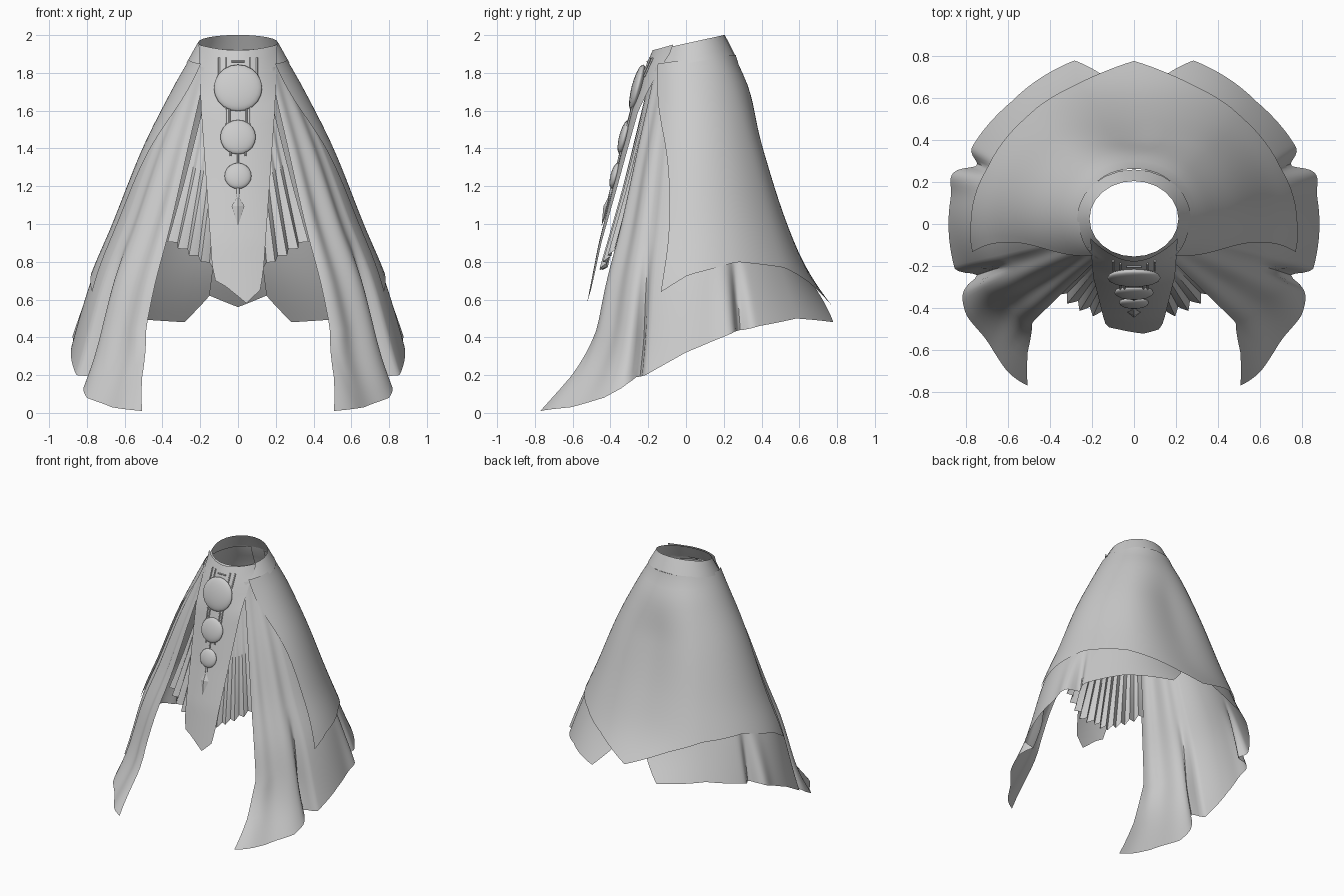
import bpy, bmesh
from math import sin, cos, pi, radians, exp
from mathutils import Vector

cube = bpy.data.objects.get("Cube")
if cube:
    bpy.data.objects.remove(cube, do_unlink=True)

cloth = bpy.data.materials.new("grey cloth")
cloth.use_nodes = True
GREY = (0.6, 0.6, 0.6, 1)
cloth.diffuse_color = GREY
cloth.node_tree.nodes["Principled BSDF"].inputs["Base Color"].default_value = GREY


def lerp(a, b, t):
    return a + (b - a) * t


def curve(keys, t, smooth=False):
    """Value at t of sorted (position, value) keys, straight or smoothed."""
    if t <= keys[0][0]:
        return keys[0][1]
    if t >= keys[-1][0]:
        return keys[-1][1]
    i = max(k for k in range(len(keys) - 1) if keys[k][0] <= t)
    (x0, y0), (x1, y1) = keys[i], keys[i + 1]
    f = (t - x0) / (x1 - x0)
    if not smooth:
        return lerp(y0, y1, f)

    def slope(k):
        a, b = keys[max(k - 1, 0)], keys[min(k + 1, len(keys) - 1)]
        return (b[1] - a[1]) / (b[0] - a[0]) * (x1 - x0)
    return ((1 + 2 * f) * (1 - f) ** 2 * y0 + f * (1 - f) ** 2 * slope(i)
            + f * f * (3 - 2 * f) * y1 + f * f * (f - 1) * slope(i + 1))


def finish(obj, angle=50):
    obj.data.materials.append(cloth)
    bpy.ops.object.select_all(action="DESELECT")
    obj.select_set(True)
    bpy.context.view_layer.objects.active = obj
    bpy.ops.object.shade_smooth_by_angle(angle=radians(angle))
    return obj


def sheet(name, point, cols, rows, angle=50):
    """Cloth sheet: point(u, v) gives the position, v runs downward."""
    bm = bmesh.new()
    grid = [[bm.verts.new(point(i / cols, j / rows)) for i in range(cols + 1)]
            for j in range(rows + 1)]
    for a, b in zip(grid, grid[1:]):
        for i in range(cols):
            bm.faces.new((a[i], b[i], b[i + 1], a[i + 1]))
    bmesh.ops.remove_doubles(bm, verts=bm.verts, dist=1e-5)
    mesh = bpy.data.meshes.new(name)
    bm.to_mesh(mesh)
    bm.free()
    obj = bpy.data.objects.new(name, mesh)
    bpy.context.collection.objects.link(obj)
    return finish(obj, angle)


def polar(angle, r, z, side=1):
    """Angle in degrees from the front, turning to the given side."""
    a = radians(angle)
    return (side * r * sin(a), -r * cos(a), z)


# Radius of the skirt by height, for the front edge, side, quarter and back
HEIGHTS = (0, .3, .7, 1, 1.4, 1.7, 1.88)
QUARTER = (1.02, .92, .75, .63, .485, .36, .265)
PROFILES = {45: (.94, .74, .61, .5, .375, .28, .23),
            90: (.97, .9, .785, .66, .5, .35, .25),
            135: QUARTER,
            180: (1.2, .98, .675, .53, .4, .335, .26),
            225: QUARTER}


def skirt_radius(angle, z):
    keys = [(a, curve(list(zip(HEIGHTS, p)), z, True)) for a, p in PROFILES.items()]
    return curve(keys, angle, True)


def skirt_top(angle):
    return 1.855 - .04 * cos(radians(angle))


# Under layer: long front points, side flares and back corners
EDGE = [(0, 33), (.2, 40), (.45, 46), (2, 46)]
HEM = [(46, .01), (55, .03), (64, .08), (68, .13), (71, .19), (76, .2), (90, .32),
       (107, .43), (112, .44), (117, .46), (135, .5), (160, .48), (168, .62)]


def under_layer(side):
    def point(u, v):
        n = lerp(46, 168, u)
        z = lerp(skirt_top(n), curve(HEM, n), v)
        angle = n + (curve(EDGE, z) - 46) * max(0, 1 - (n - 46) / 24)
        r = skirt_radius(angle, z) - .01
        drop = max(0, min(1, (.9 - z) / .5))
        r -= .075 * drop * (exp(-((n - 72) / 2) ** 2) + exp(-((n - 110.5) / 2.5) ** 2))
        r += .03 * drop * exp(-((n - 105) / 4) ** 2)
        if n < 76:  # soft folds fanning from the waist
            r += .011 * sin((n - 46) / 30 * 4 * pi) * min(1, (1.88 - z) / .8)
        return polar(angle, r, z, side)
    return point


for side, word in ((1, "left"), (-1, "right")):
    sheet(f"under_layer_{word}", under_layer(side), 122, 30)

# Over layer: wraps the back and sides, pointed at the middle of the back
OPENING = [(.6, 80), (1, 82), (1.4, 77), (1.75, 58), (1.9, 50)]
OVER_HEM = [(80, .64), (90, .73), (110, .8), (135, .77), (155, .69), (180, .56)]


def over_layer(u, v):
    s = 2 * u - 1
    side, t = (1 if s > 0 else -1), abs(s)
    n = lerp(180, 80, t)
    z = lerp(skirt_top(n), curve(OVER_HEM, n), v)
    angle = lerp(180, curve(OPENING, z, True), t)
    return polar(angle, skirt_radius(angle, z) + .003, z, side)


sheet("over_layer", over_layer, 64, 26)

# Pleated inner skirt behind the front panel
PLEAT_RADIUS = [(.75, .48), (1.2, .35), (1.8, .19)]


def pleats(u, v):
    s = lerp(-48, 48, u)
    zig = abs((abs(s) / 8) % 1 * 2 - 1)
    hem = lerp(.77, .92, max(0, abs(s) - 14) / 34) - .015 * zig
    z = lerp(1.82, hem, v)
    r = curve(PLEAT_RADIUS, z) + .034 * v * v * (zig - .5) + .1 * v * (abs(s) / 48 - .5)
    return polar(s, r, z)


sheet("pleated_inner_skirt", pleats, 96, 12, 40)

# Waistband, tilted up toward the back
def waistband(u, v):
    a = 2 * pi * u
    x = lerp(.212, .272, v) * sin(a)
    y = .025 - lerp(.18, .235, v) * cos(a)
    return (x, y, lerp(1.956 + .22 * y, 1.85 + .17 * y, v))


sheet("waistband", waistband, 24, 3)

# Front panel with a stepped point
PANEL_Y = [(.55, -.53), (.9, -.462), (1.2, -.385), (1.6, -.29), (1.8, -.228), (1.93, -.172)]
PANEL_HEM = [(-1, .78), (-.9, .7), (-.5, .67), (.35, .58), (.9, .65), (.95, .7), (1, .78)]
PANEL_WIDTH = [(.6, .128), (.78, .137), (1.6, .195), (1.93, .208)]
PANEL_BEND = [(.6, .5), (1.6, 1), (1.93, 2.4)]


def panel_y(x, z):
    return curve(PANEL_Y, z) + curve(PANEL_BEND, z) * x * x


def panel(u, v):
    s = 2 * u - 1
    z = lerp(1.92 + .03 * s * s, curve(PANEL_HEM, s), v)
    x = s * curve(PANEL_WIDTH, z)
    return (x, panel_y(x, z), z)


sheet("front_panel", panel, 40, 26)


# Hanging ornaments on the panel
def medallion(name, z, radius, depth):
    bpy.ops.mesh.primitive_uv_sphere_add(segments=20, ring_count=10,
                                         location=(0, panel_y(0, z) - .004, z))
    obj = bpy.context.object
    obj.name = name
    obj.scale = (radius, radius, depth)
    obj.rotation_euler.x = pi / 2 - .25
    finish(obj)


medallion("large_medallion", 1.72, .128, .032)
medallion("middle_medallion", 1.46, .094, .027)
medallion("small_medallion", 1.255, .071, .024)


def rod(name, start, end, radius=.005):
    """Thin cord between two (x, z) spots on the panel."""
    a, b = (Vector((x, panel_y(x, z) - .005, z)) for x, z in (start, end))
    bpy.ops.mesh.primitive_cylinder_add(vertices=8, radius=radius, depth=(b - a).length,
                                        location=(a + b) / 2)
    obj = bpy.context.object
    obj.name = name
    obj.rotation_euler = (b - a).to_track_quat("Z", "Y").to_euler()
    finish(obj)


for side, word in ((1, "left"), (-1, "right")):
    for x in (.065, .1):
        rod(f"top_cord_{word}", (side * x, 1.78), (side * x, 1.88))
    for x in (.045, .065):
        rod(f"middle_cord_{word}", (side * x, 1.5), (side * x, 1.63))
    rod(f"lower_cord_{word}", (side * .04, 1.36), (side * .04, 1.42))
rod("top_bar", (-.035, 1.86), (.035, 1.86))
rod("centre_cord", (0, 1.3), (0, 1.4))
rod("dart_cord", (0, 1.1), (0, 1.2), .008)

# Dart-shaped pendant
def dart(u, v):
    z = lerp(1.18, .99, v)
    w = curve([(0, .004), (.25, .012), (.45, .034), (1, 0)], v)
    a = 2 * pi * u
    return (w * cos(a), panel_y(0, z) - .008 + .5 * w * sin(a), z)


sheet("dart_pendant", dart, 4, 20, 20)
